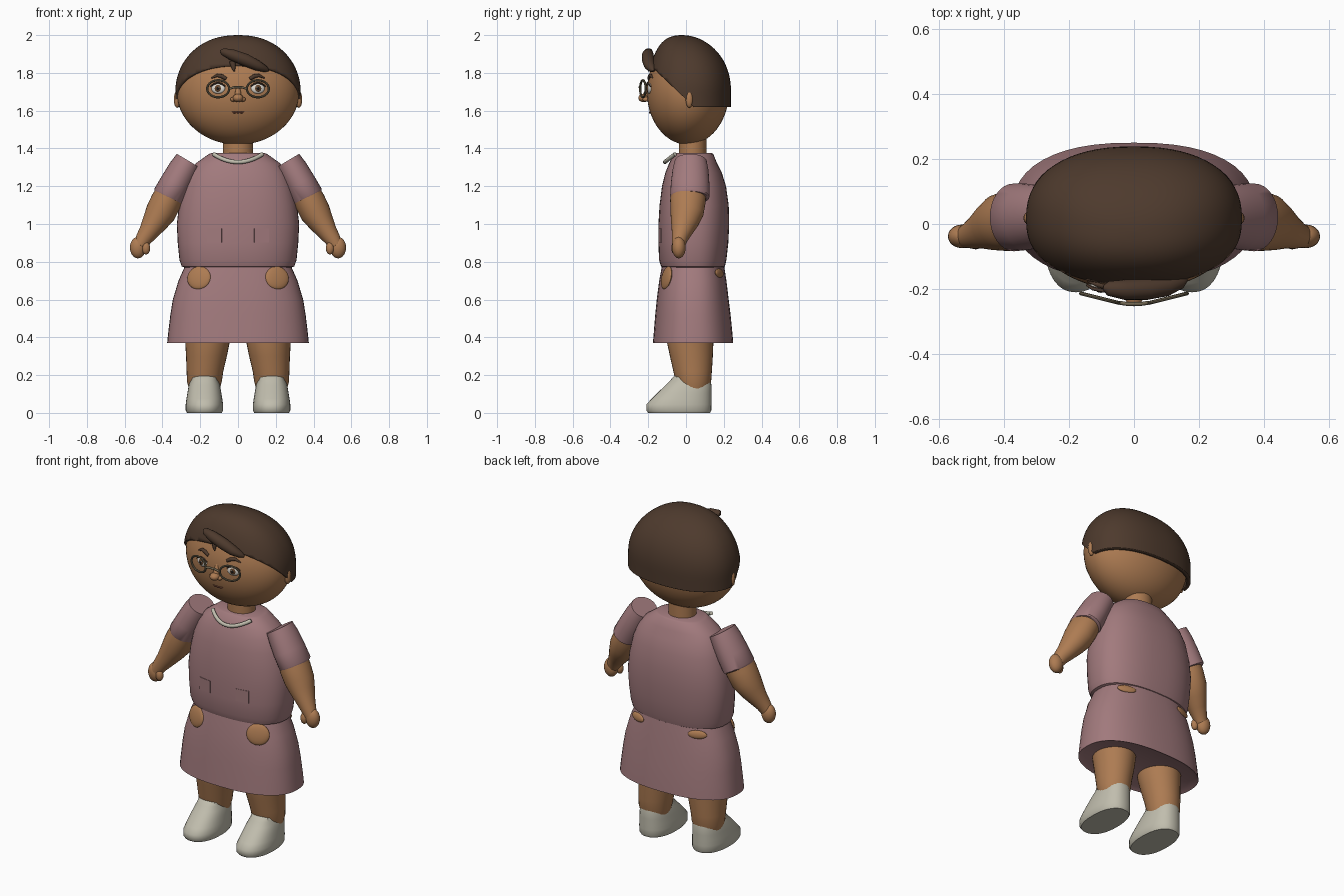
import bpy, bmesh, math
from mathutils import Vector, Matrix


def material(name, rgb):
    m = bpy.data.materials.new(name)
    m.diffuse_color = (*rgb, 1)
    return m


SKIN = material("skin", (0.42, 0.20, 0.085))
CLOTH = material("dusty mauve", (0.36, 0.195, 0.205))
HAIR = material("dark brown hair", (0.075, 0.042, 0.026))
PALE = material("pale grey", (0.53, 0.51, 0.42))
FRAME = material("olive metal", (0.16, 0.13, 0.08))
WHITE = material("eye white", (0.75, 0.72, 0.66))
IRIS = material("brown iris", (0.13, 0.06, 0.025))
BLACK = material("pupil black", (0.01, 0.008, 0.007))
LIP = material("lip brown", (0.20, 0.07, 0.04))


def finish(name, bm, mat, mirror=False, angle=40):
    bmesh.ops.recalc_face_normals(bm, faces=bm.faces)
    me = bpy.data.meshes.new(name)
    bm.to_mesh(me)
    bm.free()
    me.materials.append(mat)
    ob = bpy.data.objects.new(name, me)
    bpy.context.collection.objects.link(ob)
    bpy.ops.object.select_all(action='DESELECT')
    ob.select_set(True)
    bpy.context.view_layer.objects.active = ob
    bpy.ops.object.shade_smooth_by_angle(angle=math.radians(angle))
    if mirror:
        ob.modifiers.new("Mirror", 'MIRROR')
    return ob


def loft(rings, sides=48, power=2.0):
    """Skin rings given as (centre, u, v) with superellipse sections."""
    bm = bmesh.new()
    loops = []
    for c, u, v in rings:
        loop = []
        for i in range(sides):
            a = 2 * math.pi * i / sides
            ca, sa = math.cos(a), math.sin(a)
            x = math.copysign(abs(ca) ** (2 / power), ca)
            y = math.copysign(abs(sa) ** (2 / power), sa)
            loop.append(bm.verts.new(Vector(c) + Vector(u) * x + Vector(v) * y))
        loops.append(loop)
    for a, b in zip(loops, loops[1:]):
        for i in range(sides):
            j = (i + 1) % sides
            bm.faces.new((a[i], a[j], b[j], b[i]))
    bm.faces.new(loops[0][::-1])
    bm.faces.new(loops[-1])
    bmesh.ops.recalc_face_normals(bm, faces=bm.faces)
    return bm


def level(z, rx, y0, y1, x=0):
    """Horizontal ring spanning y0 to y1."""
    return ((x, (y0 + y1) / 2, z), (rx, 0, 0), (0, (y1 - y0) / 2, 0))


def tube(name, pts, radii, mat, mirror=False, sides=12):
    """Tapered tube; each radius is (across, along depth)."""
    pts = [Vector(p) for p in pts]
    rings = []
    for i, p in enumerate(pts):
        t = (pts[min(i + 1, len(pts) - 1)] - pts[max(i - 1, 0)]).normalized()
        u = t.cross(Vector((0, 1, 0))).normalized()
        rings.append((p, u * radii[i][0], u.cross(t).normalized() * radii[i][1]))
    return finish(name, loft(rings, sides), mat, mirror)


def ball(name, loc, size, mat, mirror=False, turn=0, tilt=0, seg=24, box=False):
    m = (Matrix.Translation(loc) @ Matrix.Rotation(turn, 4, 'Z')
         @ Matrix.Rotation(tilt, 4, 'X') @ Matrix.Diagonal((*size, 1)))
    bm = bmesh.new()
    if box:
        bmesh.ops.create_cube(bm, size=2, matrix=m)
    else:
        bmesh.ops.create_uvsphere(bm, u_segments=seg, v_segments=seg // 2, radius=1, matrix=m)
    return finish(name, bm, mat, mirror)


# Dress top and skirt
finish("dress_top", loft([
    level(0.765, 0.27, -0.11, 0.19), level(0.775, 0.298, -0.132, 0.206),
    level(0.81, 0.31, -0.143, 0.214), level(0.90, 0.319, -0.146, 0.224),
    level(1.00, 0.324, -0.146, 0.229), level(1.10, 0.312, -0.14, 0.226),
    level(1.20, 0.29, -0.127, 0.212), level(1.27, 0.262, -0.11, 0.19),
    level(1.32, 0.225, -0.09, 0.165), level(1.37, 0.155, -0.065, 0.145),
    level(1.376, 0.14, -0.055, 0.135)], power=2.4), CLOTH)
finish("skirt", loft([
    level(0.385, 0.34, -0.15, 0.225), level(0.37, 0.375, -0.175, 0.25),
    level(0.42, 0.37, -0.171, 0.246), level(0.52, 0.358, -0.163, 0.236),
    level(0.60, 0.345, -0.155, 0.226), level(0.70, 0.315, -0.142, 0.214),
    level(0.79, 0.275, -0.125, 0.20)], power=2.4), CLOTH)

# Skin showing at the hips, front and back
ball("front_hip_patch", (0.207, -0.103, 0.715), (0.066, 0.016, 0.062), SKIN, True, 0.36, -0.2)
ball("back_hip_patch", (0.2, 0.176, 0.74), (0.055, 0.012, 0.024), SKIN, True, -0.36, 0.2)

# Pockets and collar trim
ball("pocket", (0.125, -0.135, 0.94), (0.04, 0.0045, 0.037), CLOTH, True, 0.15, box=True)
collar = [(x, -0.112 + 3.2 * x * x, 1.328 + 2.5 * x * x)
          for x in [-0.13 + 0.26 * i / 12 for i in range(13)]]
tube("collar_trim", collar, [(0.011, 0.01)] * 13, PALE)

# Sleeves, arms and hands
tube("sleeve", [(0.262, 0.025, 1.333), (0.29, 0.024, 1.287), (0.33, 0.022, 1.215),
                (0.37, 0.02, 1.145), (0.373, 0.02, 1.139)],
     [(0.073, 0.085), (0.079, 0.095), (0.083, 0.102), (0.084, 0.104), (0.078, 0.098)],
     CLOTH, True, 32)
tube("arm", [(0.355, 0.015, 1.17), (0.38, 0.01, 1.12), (0.41, 0.005, 1.06), (0.44, -0.008, 1.01),
             (0.472, -0.022, 0.96), (0.50, -0.034, 0.92), (0.52, -0.04, 0.885)],
     [(0.077, 0.092), (0.082, 0.094), (0.081, 0.088), (0.068, 0.074),
      (0.053, 0.055), (0.043, 0.042), (0.036, 0.034)], SKIN, True, 32)
ball("hand", (0.53, -0.038, 0.875), (0.042, 0.036, 0.057), SKIN, True)
ball("thumb", (0.487, -0.058, 0.872), (0.022, 0.02, 0.034), SKIN, True, seg=16)

# Legs and shoes
finish("leg", loft([
    level(0.12, 0.08, -0.04, 0.12, 0.178), level(0.165, 0.092, -0.055, 0.133, 0.178),
    level(0.22, 0.097, -0.067, 0.137, 0.175), level(0.30, 0.108, -0.085, 0.142, 0.167),
    level(0.37, 0.117, -0.10, 0.145, 0.162), level(0.45, 0.12, -0.105, 0.148, 0.162)],
    32), SKIN, True)
finish("shoe", loft([
    level(0.0, 0.092, -0.20, 0.128, 0.178), level(0.012, 0.099, -0.21, 0.134, 0.178),
    level(0.045, 0.099, -0.21, 0.135, 0.178), level(0.075, 0.095, -0.182, 0.135, 0.178),
    level(0.11, 0.089, -0.147, 0.135, 0.178), level(0.145, 0.083, -0.11, 0.135, 0.178),
    level(0.17, 0.075, -0.085, 0.13, 0.178), level(0.188, 0.062, -0.07, 0.02, 0.178),
    level(0.197, 0.035, -0.058, -0.015, 0.178)], 36, 2.3), PALE, True, 50)

# Neck, head and ears
finish("neck", loft([level(z, 0.08, -0.038, 0.108) for z in (1.34, 1.40, 1.48)], 32), SKIN)
ball("head", (0, 0.01, 1.70), (0.324, 0.217, 0.28), SKIN, seg=56)
ball("ear", (0.322, 0.018, 1.66), (0.018, 0.02, 0.045), SKIN, True, seg=16)

# Hair cap trimmed along the nape and the sloping hairline
rings = []
for i in range(25):
    p = math.radians(-30 + 119.5 * i / 24)
    r = math.cos(max(p, 0)) ** 0.9
    rings.append(((0, 0.0165 - 0.04 * max(math.sin(p), 0) ** 3, 1.70 + 0.3 * math.sin(p)),
                  (0.332 * r, 0, 0), (0, 0.222 * r, 0)))
bm = loft(rings, 64, 2.3)
for co, no in (((0, 0, 1.62), (0, 0, 1)), ((0, 0, 1.66), (0, 0.95, 1))):
    bmesh.ops.bisect_plane(bm, geom=bm.verts[:] + bm.edges[:] + bm.faces[:],
                           plane_co=co, plane_no=no, clear_inner=True)
hair = finish("hair", bm, HAIR)
solid = hair.modifiers.new("Thickness", 'SOLIDIFY')
solid.thickness, solid.offset = 0.022, -1

# Fringe locks
tube("fringe", [(-0.095, -0.195, 1.915), (-0.08, -0.198, 1.912), (-0.03, -0.202, 1.895),
                (0.04, -0.20, 1.868), (0.10, -0.192, 1.84), (0.145, -0.178, 1.82), (0.162, -0.17, 1.812)],
     [(0.006, 0.006), (0.019, 0.022), (0.03, 0.031), (0.033, 0.033),
      (0.028, 0.03), (0.017, 0.02), (0.005, 0.006)], HAIR, sides=20)
tube("small_lock", [(-0.03, -0.185, 1.86), (-0.025, -0.192, 1.835), (-0.02, -0.196, 1.808)],
     [(0.016, 0.014), (0.013, 0.011), (0.004, 0.004)], HAIR)

# Eyes and brows
ball("eyeball", (0.105, -0.193, 1.718), (0.037, 0.013, 0.028), WHITE, True, 0.22)
ball("iris", (0.106, -0.199, 1.718), (0.02, 0.01, 0.02), IRIS, True, 0.22)
ball("pupil", (0.106, -0.203, 1.718), (0.011, 0.008, 0.011), BLACK, True, 0.22, seg=16)
ball("eye_glint", (0.101, -0.209, 1.724), (0.004, 0.004, 0.004), WHITE, True, seg=8)
tube("eyelid", [(0.067, -0.203, 1.728), (0.085, -0.206, 1.742), (0.106, -0.203, 1.748),
                (0.127, -0.198, 1.742), (0.145, -0.187, 1.728)],
     [(0.003, 0.004)] + [(0.005, 0.006)] * 3 + [(0.003, 0.004)], HAIR, True, 8)
tube("eyebrow", [(0.062, -0.196, 1.768), (0.085, -0.192, 1.782), (0.11, -0.186, 1.787),
                 (0.142, -0.175, 1.772)],
     [(0.009, 0.009), (0.011, 0.01), (0.009, 0.009), (0.003, 0.004)], HAIR, True, 10)

# Glasses
bm = bmesh.new()
grid = [[bm.verts.new((0.105 + (0.058 + 0.006 * math.cos(b)) * math.cos(a),
                       -0.228 + 0.25 * 0.058 * math.cos(a) + 0.006 * math.sin(b),
                       1.716 + (0.045 + 0.006 * math.cos(b)) * math.sin(a)))
         for b in [k * math.pi / 4 for k in range(8)]]
        for a in [k * math.pi / 18 for k in range(36)]]
for i in range(36):
    for j in range(8):
        bm.faces.new((grid[i][j], grid[i - 1][j], grid[i - 1][j - 1], grid[i][j - 1]))
finish("glasses_rim", bm, FRAME, True)
tube("glasses_bridge", [(-0.046, -0.242, 1.716), (-0.02, -0.246, 1.724), (0.02, -0.246, 1.724),
                        (0.046, -0.242, 1.716)], [(0.006, 0.006)] * 4, FRAME)

# Nose and mouth
ball("nose_tip", (0, -0.223, 1.667), (0.028, 0.03, 0.022), SKIN)
ball("nostril_side", (0.025, -0.212, 1.66), (0.016, 0.018, 0.013), SKIN, True, seg=16)
tube("nose_bridge", [(0, -0.195, 1.735), (0, -0.203, 1.71), (0, -0.216, 1.67)],
     [(0.01, 0.01), (0.013, 0.013), (0.02, 0.018)], SKIN)
tube("mouth", [(-0.038, -0.186, 1.597), (-0.02, -0.189, 1.59), (-0.007, -0.19, 1.592), (0, -0.19, 1.589),
               (0.007, -0.19, 1.592), (0.02, -0.189, 1.59), (0.038, -0.186, 1.597)],
     [(0.002, 0.003)] + [(0.005, 0.006)] * 5 + [(0.002, 0.003)], LIP, sides=8)
